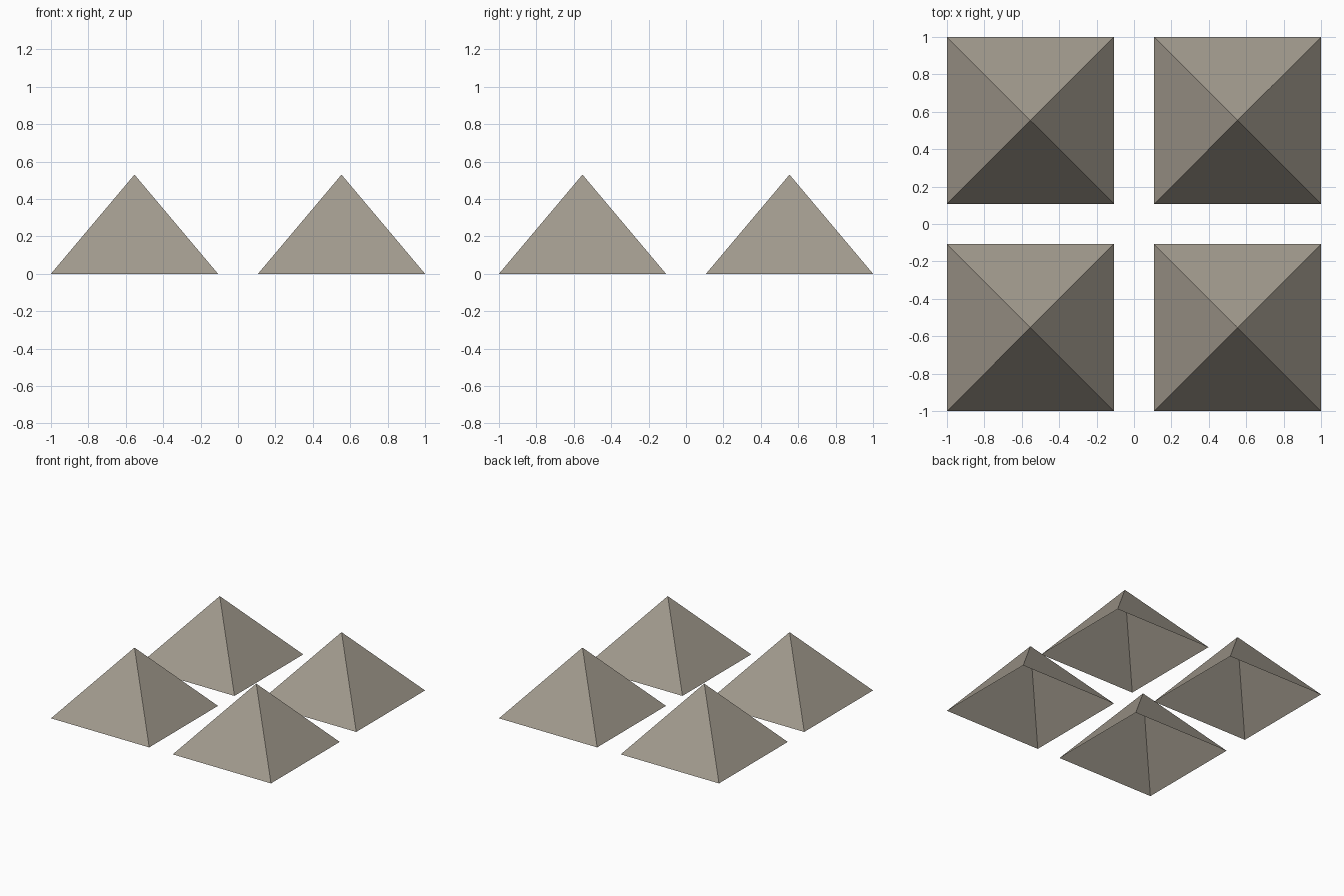
import bpy, bmesh, math
from mathutils import Matrix

if "Cube" in bpy.data.objects:
    bpy.data.objects.remove(bpy.data.objects["Cube"])

HALF = 0.4465          # half the base width
HEIGHT = 0.53
CENTRE = 1.0 - HALF    # distance of each apex from the axes

stone = bpy.data.materials.new("warm_grey_stone")
stone.diffuse_color = (0.36, 0.325, 0.27, 1.0)
stone.use_nodes = True
stone.node_tree.nodes["Principled BSDF"].inputs["Base Color"].default_value = stone.diffuse_color


def pyramid(name, x, y):
    """Four-sided shell, open underneath."""
    bm = bmesh.new()
    bmesh.ops.create_cone(
        bm, cap_ends=False, segments=4,
        radius1=HALF * math.sqrt(2), radius2=0.0, depth=HEIGHT,
        matrix=Matrix.Translation((0, 0, HEIGHT / 2)) @ Matrix.Rotation(math.pi / 4, 4, 'Z'))
    bmesh.ops.remove_doubles(bm, verts=bm.verts, dist=1e-4)
    bmesh.ops.recalc_face_normals(bm, faces=bm.faces)
    # make sure the slopes face upwards
    bm.normal_update()
    down = [f for f in bm.faces if f.normal.z < 0]
    if down:
        bmesh.ops.reverse_faces(bm, faces=down)
    mesh = bpy.data.meshes.new(name)
    bm.to_mesh(mesh)
    bm.free()
    mesh.materials.append(stone)
    obj = bpy.data.objects.new(name, mesh)
    obj.location = (x, y, 0)
    bpy.context.collection.objects.link(obj)


# Two by two grid of pyramids
for side, sx in (("left", -1), ("right", 1)):
    for end, sy in (("front", -1), ("back", 1)):
        pyramid(f"{end}_{side}_pyramid", sx * CENTRE, sy * CENTRE)
